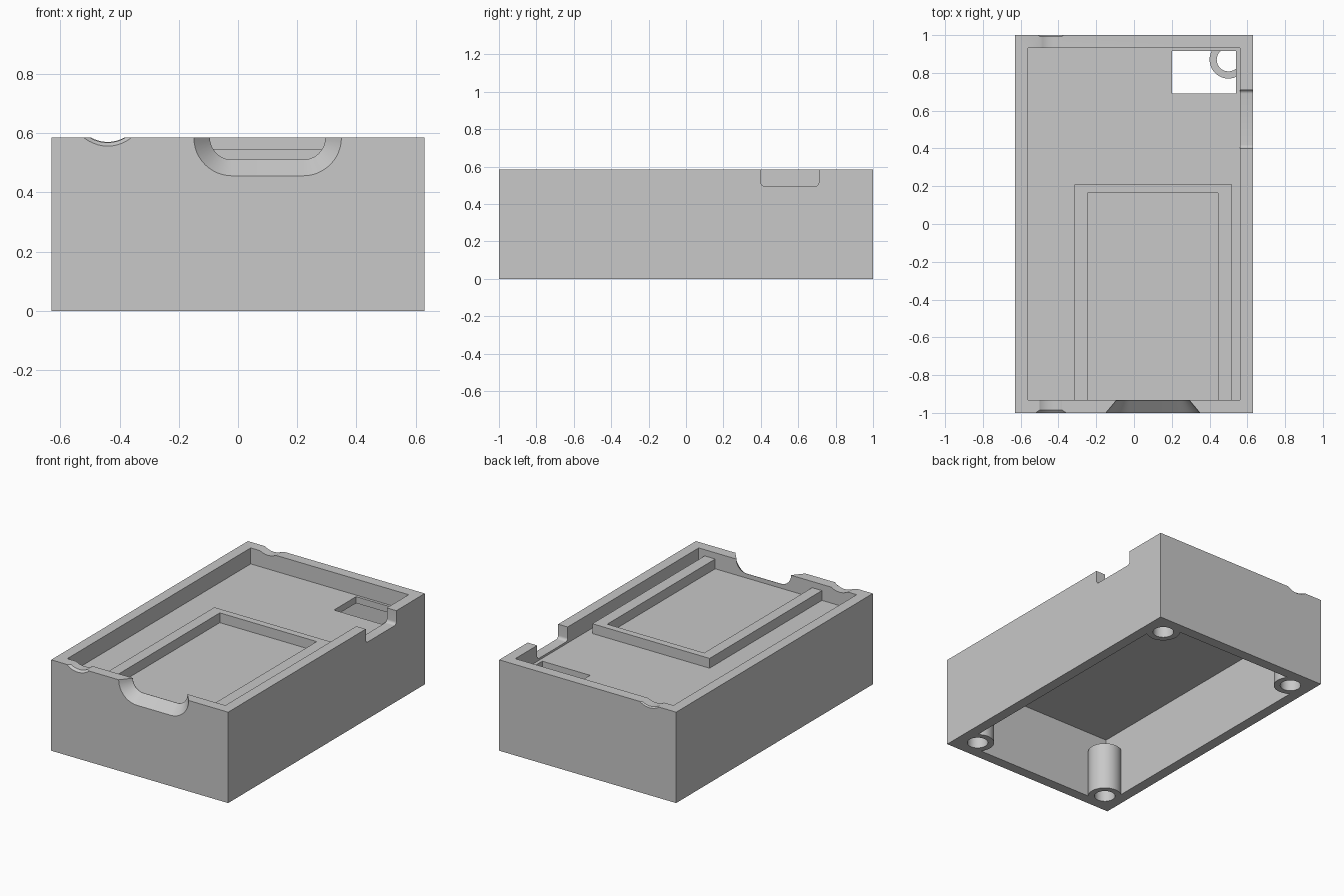
import bpy, bmesh
from math import sin, cos, pi, radians
from mathutils import Vector

cube = bpy.data.objects.get("Cube")
if cube:
    bpy.data.objects.remove(cube, do_unlink=True)

grey = bpy.data.materials.new("light_grey_plastic")
grey.use_nodes = True
grey.diffuse_color = (0.58, 0.58, 0.58, 1)
grey.node_tree.nodes["Principled BSDF"].inputs["Base Color"].default_value = grey.diffuse_color

# Main dimensions
W, L, H = 0.63, 1.0, 0.585        # half width, half length, height
IN_X, IN_Y = 0.5625, 0.9325       # half size of both pockets
FLOOR, CEILING = 0.482, 0.44      # top and underside of the dividing plate


def finish(name, bm):
    bmesh.ops.recalc_face_normals(bm, faces=bm.faces)
    mesh = bpy.data.meshes.new(name)
    bm.to_mesh(mesh)
    bm.free()
    mesh.materials.append(grey)
    obj = bpy.data.objects.new(name, mesh)
    bpy.context.collection.objects.link(obj)
    return obj


def rounded(cu, cv, w, h, r=0.0, seg=10):
    """Outline of a rounded rectangle with half sizes w, h and corner radius r."""
    pts = []
    for k, (su, sv) in enumerate([(1, 1), (-1, 1), (-1, -1), (1, -1)]):
        for i in range(seg + 1 if r else 1):
            a = (k + i / seg) * pi / 2
            pts.append((cu + su * (w - r) + r * cos(a), cv + sv * (h - r) + r * sin(a)))
    return pts


def loft(name, axis, sections):
    """Closed solid through (position, outline) sections along an axis."""
    place = {"x": lambda p, u, v: (p, u, v),
             "y": lambda p, u, v: (u, p, v),
             "z": lambda p, u, v: (u, v, p)}[axis]
    bm = bmesh.new()
    rings = [[bm.verts.new(place(p, u, v)) for u, v in pts] for p, pts in sections]
    n = len(rings[0])
    for a, b in zip(rings, rings[1:]):
        for i in range(n):
            j = (i + 1) % n
            bm.faces.new((a[i], a[j], b[j], b[i]))
    bm.faces.new(rings[0])
    bm.faces.new(rings[-1])
    bmesh.ops.remove_doubles(bm, verts=bm.verts, dist=1e-5)
    return finish(name, bm)


def box(name, x0, x1, y0, y1, z0, z1):
    outline = rounded((x0 + x1) / 2, (y0 + y1) / 2, (x1 - x0) / 2, (y1 - y0) / 2)
    return loft(name, "z", [(z0, outline), (z1, outline)])


def cut(obj, cutters):
    for c in cutters:
        c.hide_render = True
        mod = obj.modifiers.new(c.name, "BOOLEAN")
        mod.operation, mod.solver, mod.object = "DIFFERENCE", "EXACT", c
    deps = bpy.context.evaluated_depsgraph_get()
    mesh = bpy.data.meshes.new_from_object(obj.evaluated_get(deps))
    obj.modifiers.clear()
    obj.data = mesh
    for c in cutters:
        bpy.data.objects.remove(c, do_unlink=True)


def smooth(obj):
    bpy.ops.object.select_all(action="DESELECT")
    obj.select_set(True)
    bpy.context.view_layer.objects.active = obj
    bpy.ops.object.shade_smooth_by_angle(angle=radians(30))


# Housing body
housing = box("housing", -W, W, -L, L, 0, H)

# Flared finger opening in the front wall
def opening(r):
    return rounded(0.1, H, 0.12 + r, r, r, 12)

finger = loft("finger_cutter", "y", [(-1.014, opening(0.141)), (-0.935, opening(0.075)),
                                     (-0.9, opening(0.075))])

# Shallow round cable dips with a chamfered lip, one at each end
def dip(name, side, lip, lip_r, bore_r):
    def ring(r):
        return rounded(-0.44, 0.683, r, r, r, 12)
    slope = (lip_r - bore_r) / lip
    return loft(name, "y", [(side * (L + 0.01), ring(lip_r + slope * 0.01)),
                            (side * (L - lip), ring(bore_r)),
                            (side * 0.9, ring(bore_r))])

# Side slot with rounded lower corners
slot_outline = rounded(0.555, 0.645, 0.155, 0.15, 0.02, 6)

cut(housing, [
    box("top_pocket_cutter", -IN_X, IN_X, -IN_Y, IN_Y, FLOOR, H + 0.1),
    box("bottom_pocket_cutter", -IN_X, IN_X, -IN_Y, IN_Y, -0.1, CEILING),
    box("window_cutter", 0.2, 0.54, 0.69, 0.915, CEILING - 0.02, FLOOR + 0.02),
    loft("side_slot_cutter", "x", [(0.53, slot_outline), (0.7, slot_outline)]),
    finger,
    dip("front_dip_cutter", -1, 0.015, 0.127, 0.115),
    dip("back_dip_cutter", 1, 0.008, 0.12, 0.113),
])
smooth(housing)

# U-shaped raised rim on the plate, open towards the front
bm = bmesh.new()
outline = [(-0.315, -IN_Y), (-0.315, 0.21), (0.52, 0.21), (0.52, -IN_Y),
           (0.445, -IN_Y), (0.445, 0.165), (-0.245, 0.165), (-0.245, -IN_Y)]
face = bm.faces.new([bm.verts.new((x, y, FLOOR)) for x, y in outline])
top = bmesh.ops.extrude_face_region(bm, geom=[face])["geom"]
bmesh.ops.translate(bm, vec=Vector((0, 0, 0.545 - FLOOR)),
                    verts=[v for v in top if isinstance(v, bmesh.types.BMVert)])
finish("raised_rim", bm)

# Hollow screw posts in the four lower corners
for sx, side in ((-1, "right"), (1, "left")):
    for sy, end in ((-1, "front"), (1, "back")):
        def circle(r):
            return rounded(sx * 0.5, sy * 0.87, r, r, r, 10)
        post = loft(f"{end}_{side}_screw_post", "z", [(0, circle(0.1)), (0.31, circle(0.1))])
        cut(post, [loft("bore_cutter", "z", [(-0.1, circle(0.062)), (0.4, circle(0.062))])])
        smooth(post)
